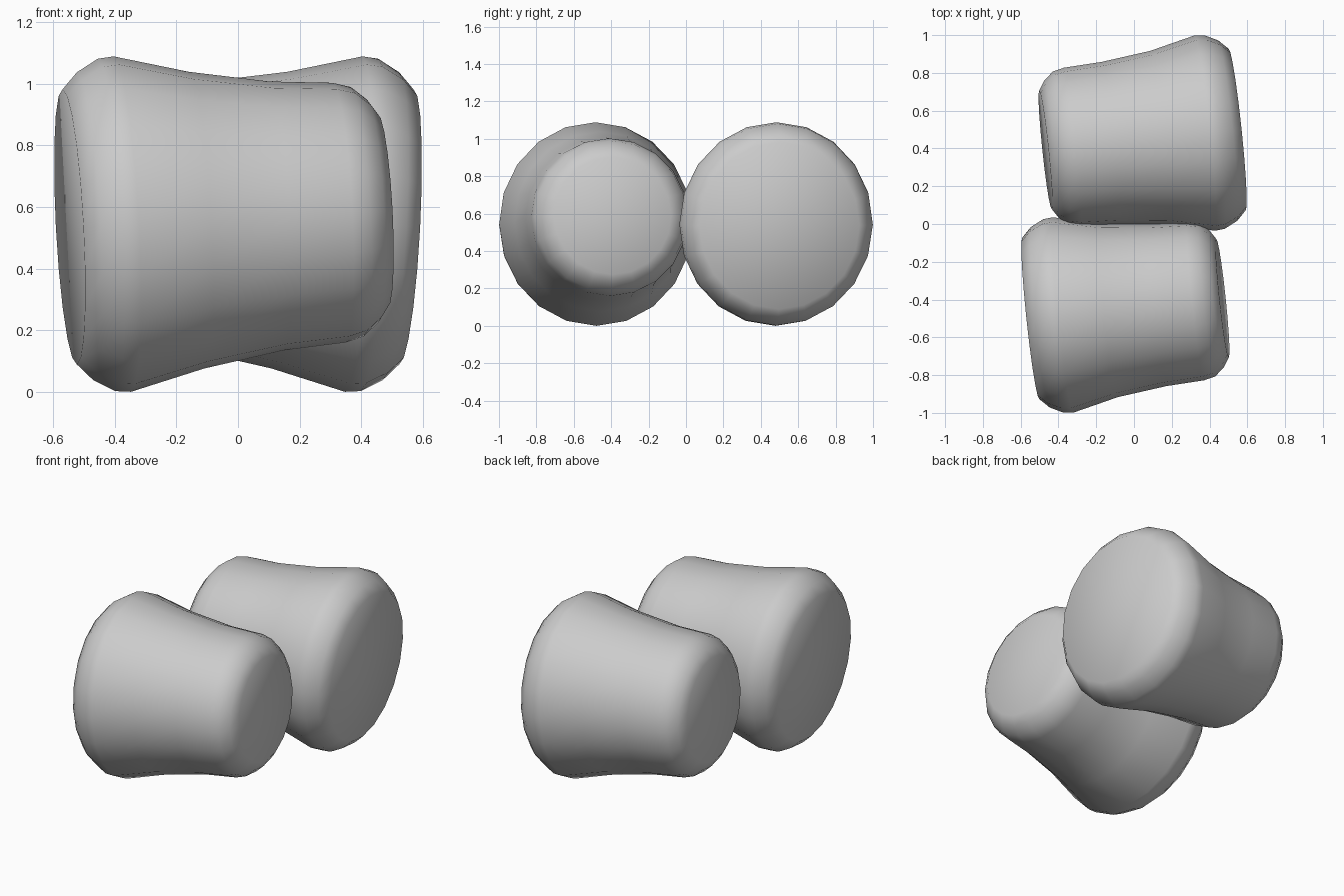
import bpy, bmesh
from math import sin, cos, pi, radians

if "Cube" in bpy.data.objects:
    bpy.data.objects.remove(bpy.data.objects["Cube"])

SIDES = 20
# Rings along the axis: offset, horizontal radius, vertical radius
RINGS = [(-0.55, 0.43, 0.447), (-0.50, 0.48, 0.50), (-0.43, 0.515, 0.54),
         (-0.378, 0.52, 0.545), (-0.135, 0.463, 0.482), (0.125, 0.432, 0.437),
         (0.33, 0.422, 0.422), (0.39, 0.408, 0.405), (0.44, 0.365, 0.362),
         (0.472, 0.315, 0.315)]


def soft_plug(name, y, yaw):
    bm = bmesh.new()
    loops = [[bm.verts.new((x, ry * sin(2 * pi * i / SIDES), rz * cos(2 * pi * i / SIDES)))
              for i in range(SIDES)] for x, ry, rz in RINGS]
    # waisted side wall
    for a, b in zip(loops, loops[1:]):
        for i in range(SIDES):
            j = (i + 1) % SIDES
            bm.faces.new((a[i], a[j], b[j], b[i]))
    # flat end caps
    bm.faces.new(loops[0])
    bm.faces.new(loops[-1])
    bmesh.ops.recalc_face_normals(bm, faces=bm.faces)
    mesh = bpy.data.meshes.new(name)
    bm.to_mesh(mesh)
    bm.free()
    for p in mesh.polygons:
        p.use_smooth = True
    ob = bpy.data.objects.new(name, mesh)
    bpy.context.collection.objects.link(ob)
    ob.location = (0, y, 0.564)
    ob.rotation_euler = (0, radians(-3), radians(yaw))
    return ob


# Matching pair, turned half a circle from each other
soft_plug("front_plug", -0.442, 6)
soft_plug("back_plug", 0.442, 186)
